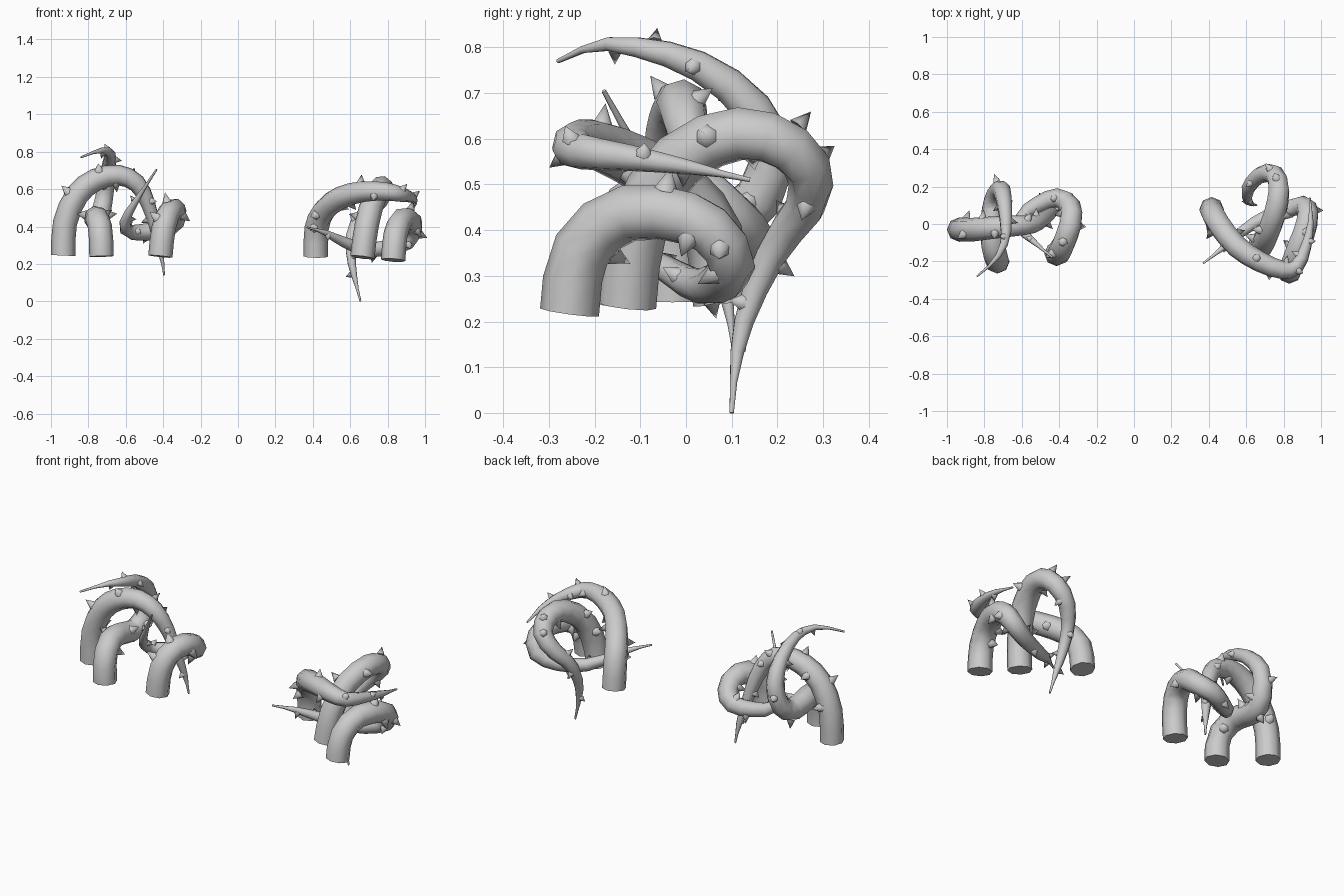
import bpy, bmesh, math
from mathutils import Vector, Matrix

cube = bpy.data.objects.get("Cube")
if cube:
    bpy.data.objects.remove(cube, do_unlink=True)

SIDES, STEPS, BASE_R = 8, 18, 0.065

mat = bpy.data.materials.new("pale grey")
mat.use_nodes = True
GREY = (0.6, 0.6, 0.6, 1)
mat.diffuse_color = GREY
mat.node_tree.nodes["Principled BSDF"].inputs["Base Color"].default_value = GREY


def catmull(pts, u):
    """Point at u (0..1) on a smooth curve through the points."""
    n = len(pts) - 1
    i = min(int(u * n), n - 1)
    t = u * n - i
    b, c = pts[i], pts[i + 1]
    a = pts[i - 1] if i else b * 2 - c
    d = pts[i + 2] if i + 2 <= n else c * 2 - b
    return 0.5 * (2 * b + (c - a) * t + (2 * a - 5 * b + 4 * c - d) * t * t
                  + (3 * b - a - 3 * c + d) * t ** 3)


def radius(u):
    return max(BASE_R * (1 - u ** 2.4), 0.005)


def finish(bm, name, smooth_angle):
    bmesh.ops.recalc_face_normals(bm, faces=bm.faces)
    mesh = bpy.data.meshes.new(name)
    bm.to_mesh(mesh)
    bm.free()
    mesh.materials.append(mat)
    ob = bpy.data.objects.new(name, mesh)
    bpy.context.collection.objects.link(ob)
    bpy.ops.object.select_all(action='DESELECT')
    ob.select_set(True)
    bpy.context.view_layer.objects.active = ob
    bpy.ops.object.shade_smooth_by_angle(angle=math.radians(smooth_angle))


def vine(name, coords, twist):
    pts = [Vector(c) for c in coords]

    # Tapered tube swept along the path, with a frame carried from ring to ring
    bm = bmesh.new()
    rings, side = [], Vector((1, 0, 0))
    for k in range(STEPS + 1):
        u = k / STEPS
        p = catmull(pts, u)
        tan = (catmull(pts, min(u + .01, 1)) - catmull(pts, max(u - .01, 0))).normalized()
        side = (side - tan * side.dot(tan)).normalized()
        up = tan.cross(side)
        rings.append([bm.verts.new(p + radius(u) * (side * math.cos(a) + up * math.sin(a)))
                      for a in (math.tau * j / SIDES for j in range(SIDES))])
    for r0, r1 in zip(rings, rings[1:]):
        for j in range(SIDES):
            n = (j + 1) % SIDES
            bm.faces.new((r0[j], r0[n], r1[n], r1[j]))
    bm.faces.new(rings[0])
    bm.faces.new(rings[-1])
    finish(bm, name, 50)

    # Thorns spiralling around the tube
    bm = bmesh.new()
    count = 11
    for k in range(count):
        u = 0.14 + 0.74 * k / (count - 1)
        p = catmull(pts, u)
        tan = (catmull(pts, u + .01) - catmull(pts, u - .01)).normalized()
        out = tan.orthogonal().normalized()
        out = Matrix.Rotation(twist + k * 2.4, 3, tan) @ out
        size = 0.5 + 0.5 * (1 - u)
        height = 0.058 * size
        lean = (out + tan * 0.15).normalized()
        place = (Matrix.Translation(p + out * (radius(u) * 0.87 + height / 2))
                 @ lean.to_track_quat('Z', 'Y').to_matrix().to_4x4())
        bmesh.ops.create_cone(bm, cap_ends=True, segments=6, radius1=0.03 * size,
                              radius2=0, depth=height, matrix=place)
    finish(bm, name + "_thorns", 60)


# Right-hand cluster
vine("right_arch_vine", [(-.935, -.03, .245), (-.925, -.03, .42), (-.86, -.03, .57),
     (-.76, -.02, .65), (-.64, -.01, .675), (-.54, .0, .63), (-.48, .03, .52),
     (-.44, .06, .38), (-.41, .09, .25), (-.395, .105, .14)], 0.5)
vine("right_hook_vine", [(-.73, -.20, .24), (-.735, -.19, .38), (-.755, -.10, .45),
     (-.76, .01, .435), (-.75, .10, .425), (-.73, .165, .48), (-.71, .185, .59),
     (-.695, .125, .69), (-.685, .02, .763), (-.69, -.09, .797), (-.74, -.19, .806),
     (-.84, -.28, .77)], 1.7)
vine("right_coil_vine", [(-.415, -.16, .24), (-.40, -.15, .38), (-.37, -.09, .475),
     (-.335, .02, .485), (-.345, .10, .425), (-.41, .14, .385), (-.50, .11, .37),
     (-.59, .05, .375), (-.60, -.03, .44), (-.53, -.10, .56), (-.435, -.18, .705)], 2.9)

# Left-hand cluster
vine("left_coil_vine", [(.83, -.255, .22), (.84, -.235, .345), (.87, -.15, .43),
     (.915, -.03, .435), (.93, .06, .395), (.90, .10, .325), (.80, .07, .285),
     (.67, .02, .28), (.55, -.06, .325), (.46, -.14, .37), (.37, -.21, .395)], 0.9)
vine("left_tall_vine", [(.665, -.13, .235), (.685, -.11, .39), (.72, -.04, .53),
     (.76, .08, .605), (.775, .19, .60), (.75, .265, .54), (.68, .265, .46),
     (.615, .20, .37), (.605, .14, .24), (.625, .11, .12), (.655, .10, .0)], 2.1)
vine("left_sweep_vine", [(.415, .08, .24), (.42, .06, .39), (.46, -.01, .485),
     (.55, -.12, .555), (.67, -.20, .587), (.79, -.245, .587), (.87, -.23, .572),
     (.92, -.12, .558), (.945, .01, .537), (.94, .14, .51)], 3.6)
